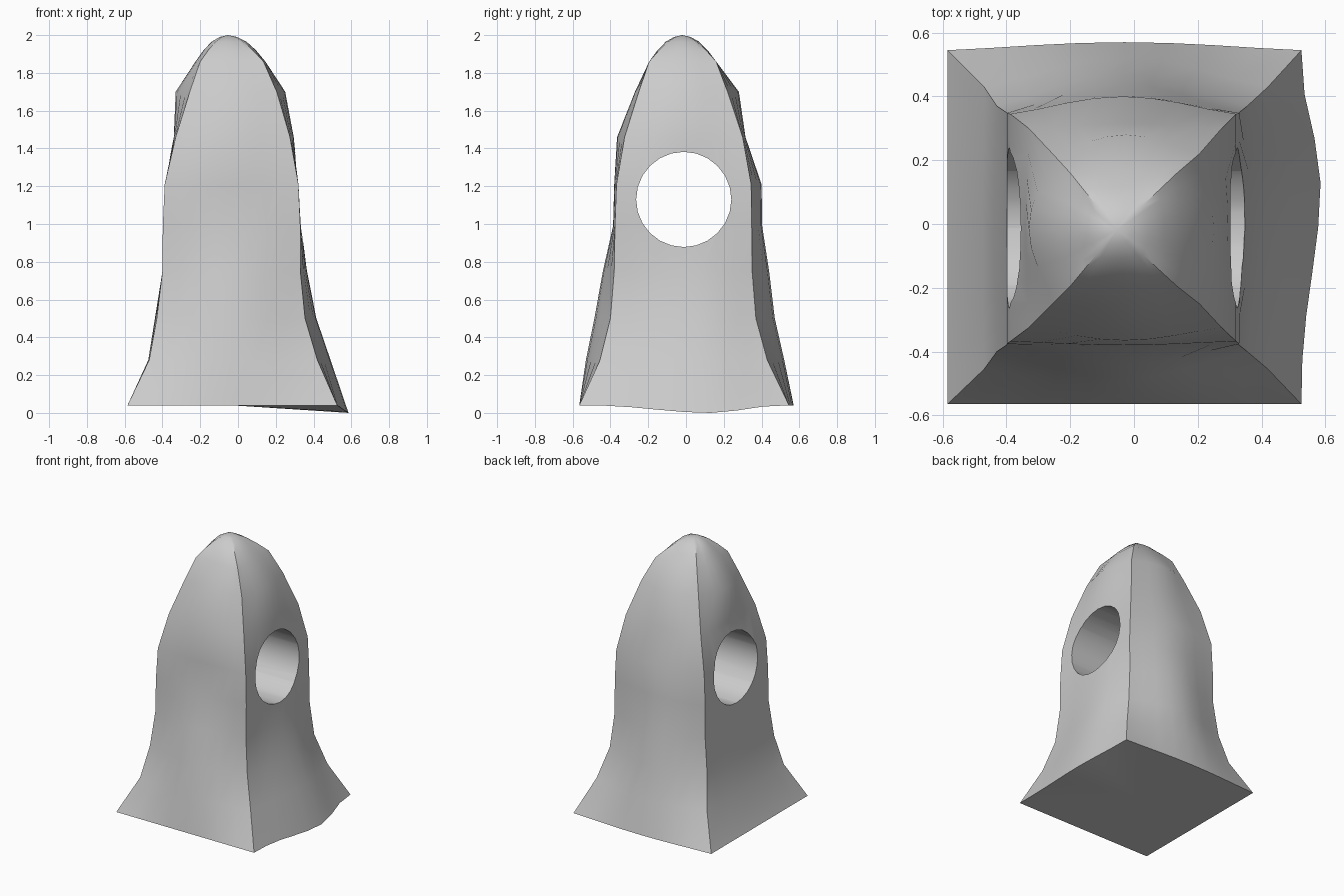
import bpy, bmesh, math

if "Cube" in bpy.data.objects:
    bpy.data.objects.remove(bpy.data.objects["Cube"])

N = 8  # segments per side
# level: z, corner bounds (left, right, front, back), mid-face bulges (left, right, front, back)
LEVELS = [
    (0.04, (-.585, .525, -.565, .545), (0, .06, 0, .025)),
    (0.28, (-.470, .420, -.455, .430), (.005, .07, .075, .09)),
    (0.50, (-.430, .355, -.400, .370), (.01, .06, .085, .10)),
    (0.75, (-.400, .330, -.380, .350), (0, .035, .06, .09)),
    (0.99, (-.398, .330, -.376, .348), (0, .005, .01, .055)),
    (1.21, (-.388, .320, -.368, .345), (0, 0, .012, .055)),
    (1.46, (-.330, .275, -.325, .300), (.01, .02, .04, .015)),
    (1.70, (-.255, .205, -.250, .220), (.075, .045, .02, .06)),
    (1.86, (-.200, .135, -.195, .160), (.025, .01, .0, .0)),
]


def bump(t, centre):
    # cosine swell across a face, peaking at the given centre
    u = t / centre * .5 if t < centre else .5 + (t - centre) / (1 - centre) * .5
    return math.sin(math.pi * u) ** 1.3 if 0 < u < 1 else 0


def ring_points(z, bounds, swell):
    l, r, f, b = bounds
    bl, br, bf, bb = swell
    pts = []
    for side in range(4):
        for i in range(N):
            t = i / N
            if side == 0:
                p = (l + (r - l) * t, f - bf * bump(t, .5), z)
            elif side == 1:
                k = bump(t, .625 if z < .8 else .5)
                dip = .04 * k ** 2 if z < .1 else 0
                p = (r + br * k ** (2 if z < .1 else 1), f + (b - f) * t, z - dip)
            elif side == 2:
                p = (r + (l - r) * t, b + bb * bump(t, .5), z)
            else:
                p = (l - bl * bump(t, .5), b + (f - b) * t, z)
            pts.append(p)
    return pts


# tower body: square rings lofted upward
bm = bmesh.new()
rings = [[bm.verts.new(p) for p in ring_points(*lv)] for lv in LEVELS]

# rounded cap: the last ring shrinks toward the peak
peak = (-.055, -.02)
last = ring_points(*LEVELS[-1])
for s, z in ((.75, 1.92), (.5, 1.965), (.25, 1.99)):
    ring = []
    for x, y, _ in last:
        dx, dy = x - peak[0], y - peak[1]
        round_off = max(abs(dx), abs(dy)) / math.hypot(dx, dy)
        k = s * (1 + (round_off - 1) * (1 - s))
        ring.append(bm.verts.new((peak[0] + dx * k, peak[1] + dy * k, z)))
    rings.append(ring)
for a, b in zip(rings, rings[1:]):
    for i in range(4 * N):
        j = (i + 1) % (4 * N)
        bm.faces.new((a[i], a[j], b[j], b[i]))
top = bm.verts.new((*peak, 2.0))
base = bm.verts.new((-.03, -.01, .04))
for i in range(4 * N):
    j = (i + 1) % (4 * N)
    bm.faces.new((rings[-1][i], rings[-1][j], top))
    bm.faces.new((rings[0][j], rings[0][i], base))
bmesh.ops.recalc_face_normals(bm, faces=bm.faces)
mesh = bpy.data.meshes.new("pierced_tower")
bm.to_mesh(mesh)
bm.free()
tower = bpy.data.objects.new("pierced_tower", mesh)
bpy.context.collection.objects.link(tower)

# round hole straight through from side to side
bpy.ops.mesh.primitive_cylinder_add(vertices=24, radius=.252, depth=2,
                                    location=(0, -.012, 1.13),
                                    rotation=(0, math.pi / 2, 0))
cutter = bpy.context.object
cutter.name = "hole_cutter"
cutter.hide_render = True
mod = tower.modifiers.new("hole", 'BOOLEAN')
mod.operation = 'DIFFERENCE'
mod.solver = 'EXACT'
mod.object = cutter

bpy.ops.object.select_all(action='DESELECT')
tower.select_set(True)
bpy.context.view_layer.objects.active = tower
bpy.ops.object.modifier_apply(modifier="hole")
bpy.data.objects.remove(cutter)
bpy.ops.object.shade_smooth_by_angle(angle=math.radians(40))
